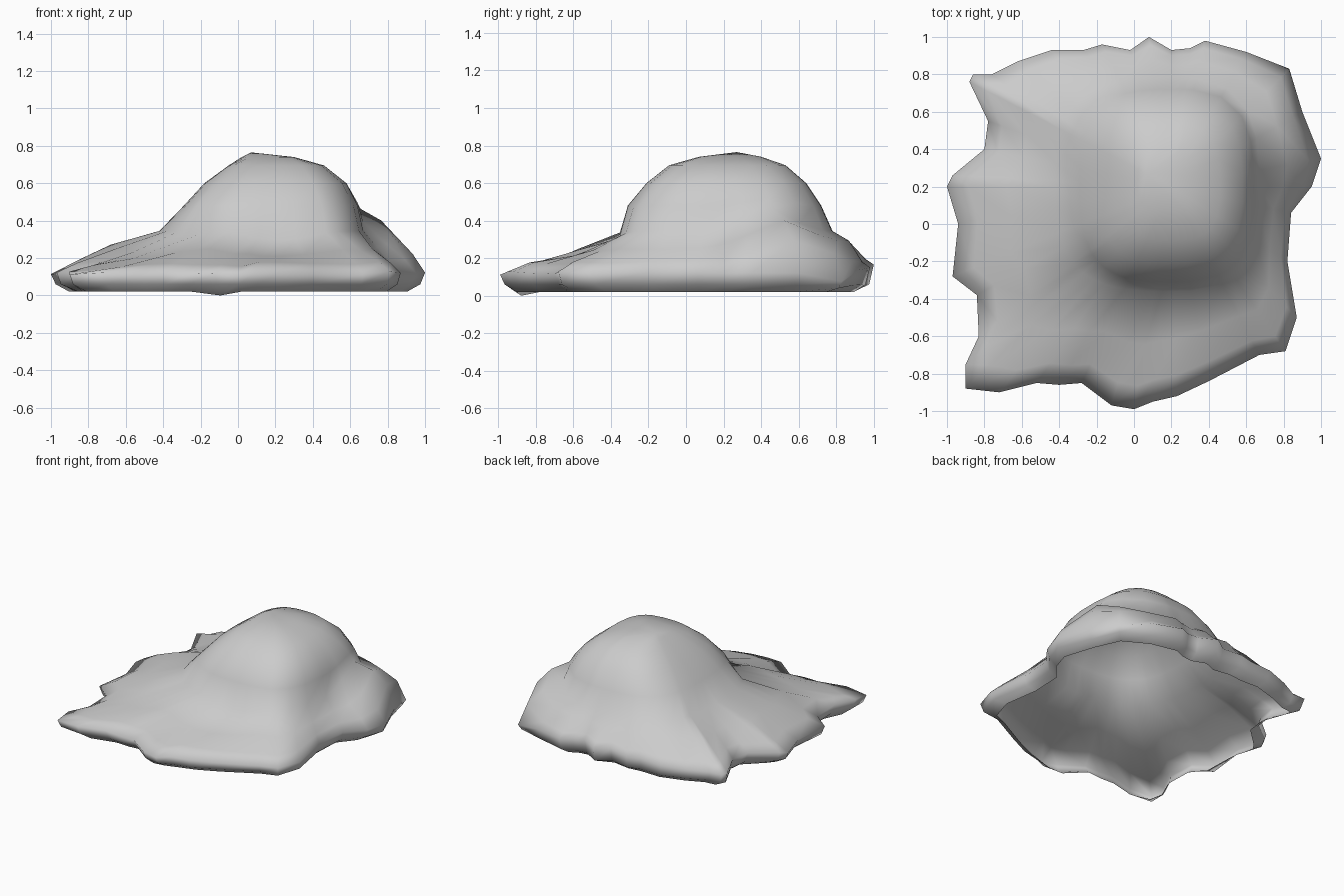
import bpy
import bmesh
import math
import random
from mathutils import Vector

cube = bpy.data.objects.get("Cube")
if cube:
    bpy.data.objects.remove(cube, do_unlink=True)
random.seed(4)

# Scalloped ground outline, anticlockwise from the left side
OUTLINE = [(1, .35), (.9, .6), (.83, .83), (.6, .92), (.38, .98), (.3, .94), (.2, .93),
           (.08, 1), (-.02, .93), (-.17, .96), (-.27, .93), (-.44, .93), (-.62, .87),
           (-.76, .8), (-.86, .8), (-.88, .76), (-.78, .55), (-.8, .4), (-.97, .26),
           (-1, .2), (-.94, 0), (-.97, -.28), (-.84, -.38), (-.83, -.6), (-.9, -.75),
           (-.9, -.88), (-.72, -.9), (-.52, -.85), (-.4, -.86), (-.28, -.85),
           (-.12, -.97), (0, -.99), (.1, -.95), (.23, -.92), (.4, -.84), (.67, -.7),
           (.81, -.68), (.87, -.5), (.82, -.2), (.84, .06), (.95, .2)]
CENTRE = Vector((.2, .2))
COUNT = len(OUTLINE)
LOW_POINT = OUTLINE.index((-.12, -.97))


def contour(ray, left, right, front, back, power=3):
    """Point where a ray from the centre meets a rounded box with the given sides."""
    a = left - CENTRE.x if ray.x > 0 else CENTRE.x - right
    b = back - CENTRE.y if ray.y > 0 else CENTRE.y - front
    size = abs(ray.x / a) ** power + abs(ray.y / b) ** power
    return CENTRE + ray * size ** (-1 / power)


def swell(ray, heading, width):
    """Soft bump that is 1 along the heading and fades to either side."""
    return math.exp(-((math.atan2(ray.y, ray.x) - heading) / width) ** 2)


def spoke(index):
    """Section of the sheet from its tucked hem up to the crown."""
    edge = Vector(OUTLINE[index])
    ray = (edge - CENTRE).normalized()
    foot = contour(ray, .67, -.42, -.36, .78)
    wall = contour(ray, .64, -.29, -.31, .72)
    brow = contour(ray, .58, -.18, -.21, .64)
    shoulder = contour(ray, .46, -.05, -.09, .53)
    crown = contour(ray, .3, .02, .07, .4)
    # Ridge at the back left, valley in front of the dome, low back left corner
    ridge = swell(ray, .48, .3)
    valley = swell(ray, -1.5, .35)
    droop = swell(ray, .79, .2)
    # Long corners sag
    sag = max(0, (edge - foot).length - .58) * .2
    wave = random.uniform(-.01, .01)
    # The hem is smoother than the scalloped edge above it
    near = [Vector(OUTLINE[(index + k) % COUNT]) for k in (-1, 0, 0, 1)]
    reach = sum((p - CENTRE).length for p in near) / len(near)
    hem = CENTRE + ray * (min(reach, (edge - CENTRE).length) - .08)
    hem_z = 0 if index == LOW_POINT else .02
    section = [(hem, hem_z),
               (edge - ray * .025, .06 - .02 * droop),
               (edge, .12 + .04 * max(ray.y, 0) - .07 * droop + wave),
               (edge.lerp(foot, .2), .18 + .01 * ray.y + .12 * ridge - sag / 2 + wave),
               (edge.lerp(foot, .55),
                .265 + .02 * ray.y + .12 * ridge - .03 * valley - sag - wave),
               (foot, .345 + .12 * ridge - .05 * valley - sag / 2),
               (wall, .48 + .04 * ridge), (brow, .6),
               (shoulder, .695), (crown, .74)]
    return [Vector((p.x, p.y, z)) for p, z in section]


# Draped sheet: bridge neighbouring spokes, then close the crown with a fan
bm = bmesh.new()
rows = [[bm.verts.new(p) for p in spoke(i)] for i in range(COUNT)]
apex = bm.verts.new((.07, .27, .765))
for row, following in zip(rows, rows[1:] + rows[:1]):
    for i in range(len(row) - 1):
        bm.faces.new((row[i], following[i], following[i + 1], row[i + 1]))
    bm.faces.new((row[-1], following[-1], apex))
for face in bm.faces:
    face.smooth = True
bm.normal_update()

mesh = bpy.data.meshes.new("mound_shell")
bm.to_mesh(mesh)
bm.free()
shell = bpy.data.objects.new("mound_shell", mesh)
bpy.context.collection.objects.link(shell)

# Plain grey
grey = bpy.data.materials.new("plain_grey")
grey.use_nodes = True
colour = (.6, .6, .6, 1)
grey.diffuse_color = colour
grey.node_tree.nodes["Principled BSDF"].inputs["Base Color"].default_value = colour
mesh.materials.append(grey)
